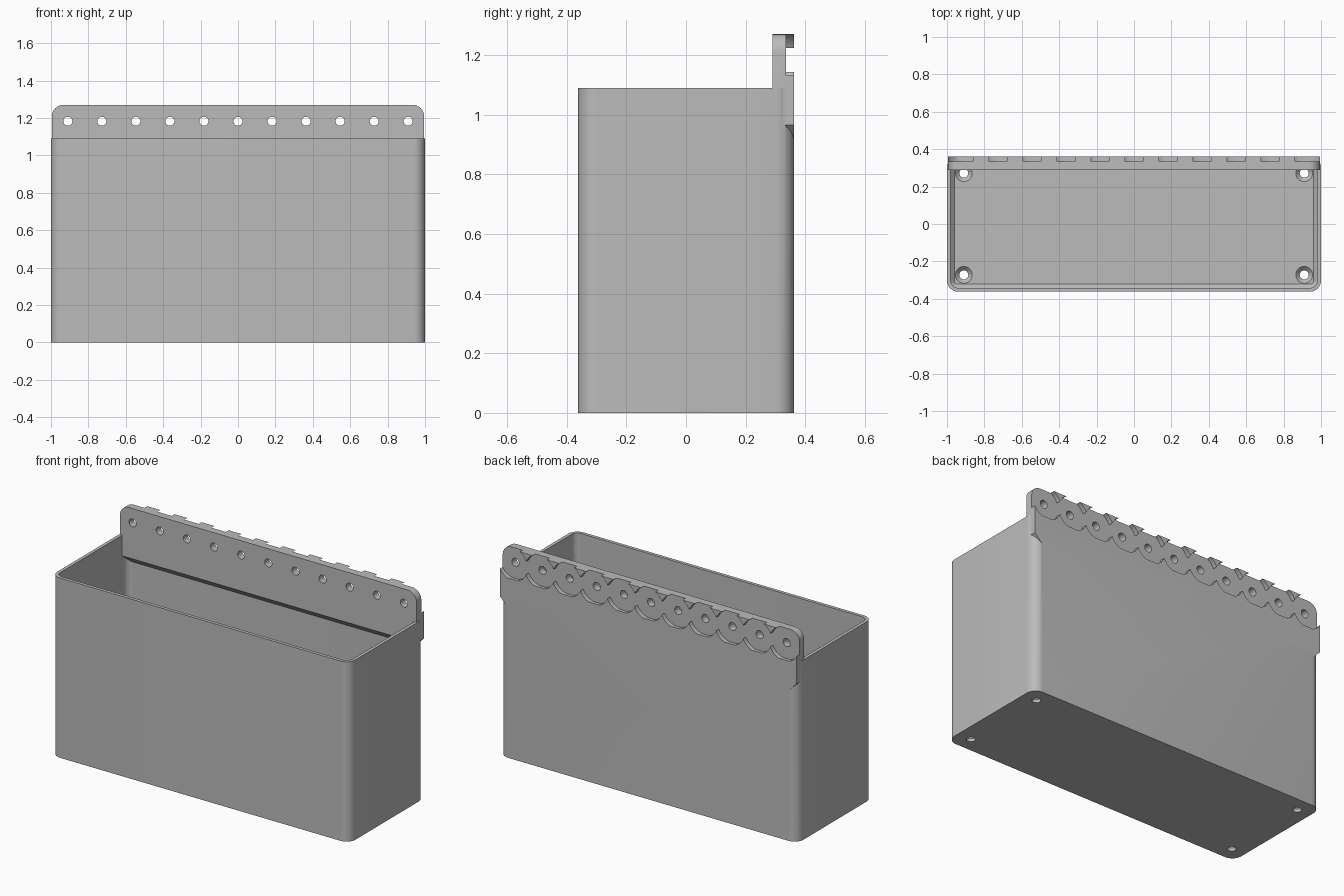
import bpy, bmesh
from math import sin, cos, pi, radians

cube = bpy.data.objects.get("Cube")
if cube:
    bpy.data.objects.remove(cube)

grey = bpy.data.materials.new("plain grey")
grey.use_nodes = True
grey.diffuse_color = (0.5, 0.5, 0.5, 1)
grey.node_tree.nodes["Principled BSDF"].inputs["Base Color"].default_value = (0.5, 0.5, 0.5, 1)

HALF_X, HALF_Y = 1.0, 0.362
RIM, TOP = 1.09, 1.27
HOLE_Z, PITCH = 1.183, 0.182


def loft(name, rings):
    """Skin a closed solid through rings that have equal point counts."""
    bm = bmesh.new()
    loops = [[bm.verts.new(p) for p in ring] for ring in rings]
    n = len(loops[0])
    for a, b in zip(loops, loops[1:]):
        for i in range(n):
            j = (i + 1) % n
            bm.faces.new((a[i], a[j], b[j], b[i]))
    bm.faces.new(loops[0])
    bm.faces.new(loops[-1])
    bmesh.ops.recalc_face_normals(bm, faces=bm.faces[:])
    mesh = bpy.data.meshes.new(name)
    bm.to_mesh(mesh)
    bm.free()
    mesh.materials.append(grey)
    obj = bpy.data.objects.new(name, mesh)
    bpy.context.collection.objects.link(obj)
    return obj


def arc(cx, cy, r, start, end, steps=8):
    return [(cx + r * cos(radians(start + (end - start) * i / steps)),
             cy + r * sin(radians(start + (end - start) * i / steps)))
            for i in range(steps + 1)]


def rounded_ring(inset, z):
    """Rounded rectangle, pulled in from the outside by inset."""
    r = max(0.06 - inset, 0.015)
    x, y = HALF_X - inset - r, HALF_Y - inset - r
    pts = []
    for k, (sx, sy) in enumerate(((1, 1), (-1, 1), (-1, -1), (1, -1))):
        pts += arc(sx * x, sy * y, r, 90 * k, 90 * k + 90)
    return [(px, py, z) for px, py in pts]


def plate_ring(y, bottom):
    """Hanging plate outline: round upper corners, sloped lower corners."""
    right = [(0.95, bottom), (0.995, 0.965)] + arc(0.935, TOP - 0.06, 0.06, 0, 90)
    pts = right + [(-x, z) for x, z in reversed(right)]
    return [(x, y, z) for x, z in pts]


def turned(name, profile, place, sides=48):
    """Solid of revolution; place maps (u, v, depth) to a position."""
    return loft(name, [[place(r * cos(2 * pi * i / sides), r * sin(2 * pi * i / sides), d)
                        for i in range(sides)] for r, d in profile])


def combine(target, tool, operation):
    mod = target.modifiers.new("combine", 'BOOLEAN')
    mod.operation = operation
    mod.solver = 'EXACT'
    mod.object = tool
    bpy.context.view_layer.objects.active = target
    bpy.ops.object.modifier_apply(modifier=mod.name)
    bpy.data.objects.remove(tool)


# Open bin with thin walls and a bevelled floor edge
bin_body = loft("storage_bin", [
    rounded_ring(0, 0), rounded_ring(0, RIM), rounded_ring(0.02, RIM),
    rounded_ring(0.02, 0.06), rounded_ring(0.04, 0.04)])

# Hanging plate along the back, sloping into the wall inside the bin
plate = loft("hanging_plate", [
    plate_ring(0.29, 0.965), plate_ring(0.337, 0.92), plate_ring(HALF_Y, 0.92)])

# Row of mounting holes with overlapping round recesses behind
for i in range(-5, 6):
    x = i * PITCH
    cutter = turned("mount_cutter",
                    [(0.024, 0.2), (0.024, 0.335), (0.0995, 0.335), (0.0995, 0.42)],
                    lambda u, v, d: (x + u, d, HOLE_Z + v))
    combine(plate, cutter, 'DIFFERENCE')

combine(bin_body, plate, 'UNION')

# Countersunk drain holes in the floor corners
for x in (-0.91, 0.91):
    for y in (-0.272, 0.272):
        cutter = turned("floor_cutter",
                        [(0.024, -0.1), (0.024, 0.018), (0.045, 0.04), (0.045, 0.1)],
                        lambda u, v, d: (x + u, y + v, d))
        combine(bin_body, cutter, 'DIFFERENCE')

# Smooth the rounded corners and keep edges sharp
bpy.ops.object.select_all(action='DESELECT')
bin_body.select_set(True)
bpy.context.view_layer.objects.active = bin_body
bpy.ops.object.shade_smooth_by_angle(angle=radians(30))
